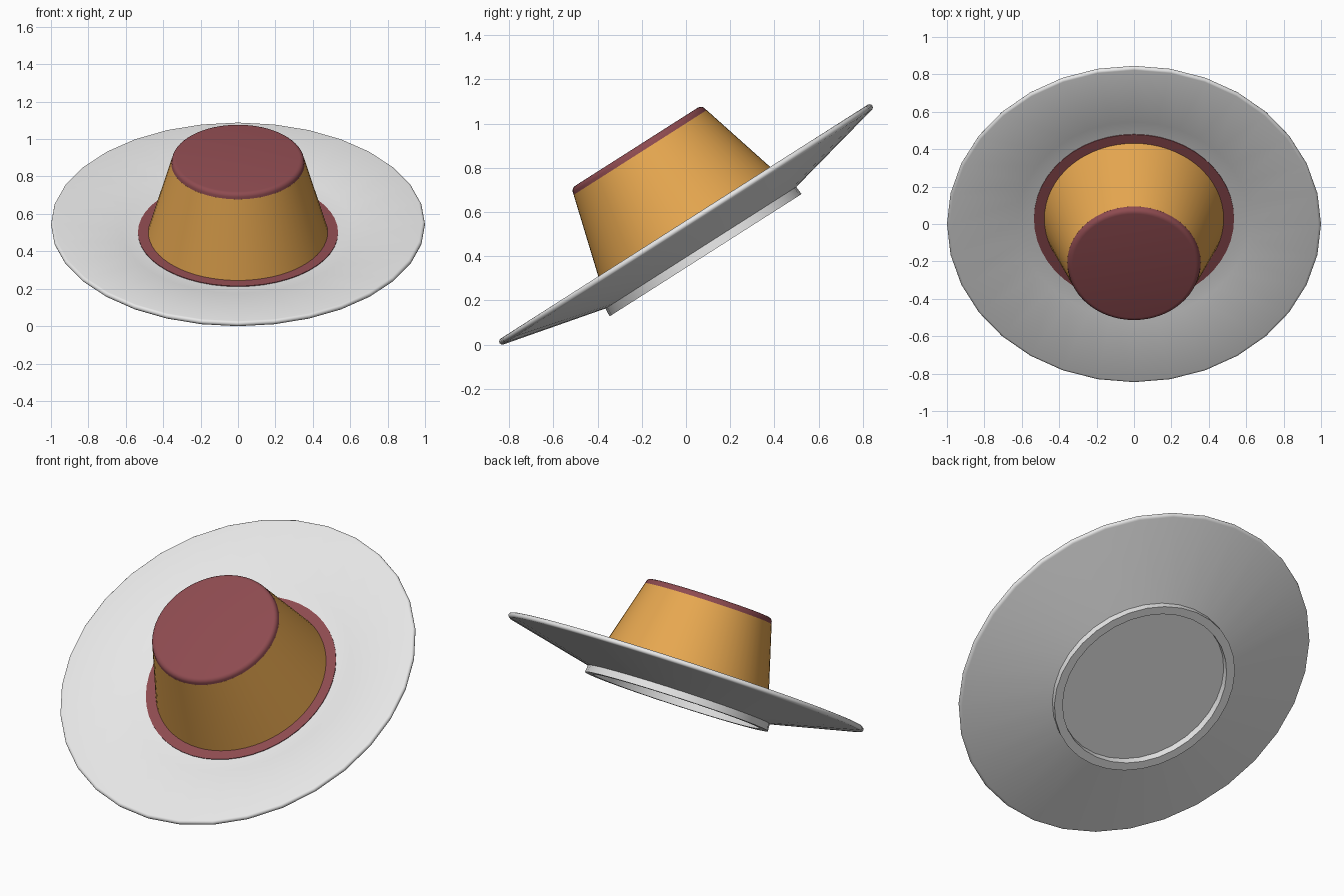
import bpy, bmesh, math
from mathutils import Matrix

cube = bpy.data.objects.get("Cube")
if cube:
    bpy.data.objects.remove(cube, do_unlink=True)

# Whole dessert leans back-to-front around the x axis
TILT = Matrix.Translation((0, 0, 0.544)) @ Matrix.Rotation(math.radians(32.5), 4, 'X')


def material(name, rgb):
    m = bpy.data.materials.new(name)
    m.use_nodes = True
    m.diffuse_color = (*rgb, 1)
    m.node_tree.nodes["Principled BSDF"].inputs["Base Color"].default_value = (*rgb, 1)
    return m


def lathe(name, profile, steps, mat, sharp=30):
    """Revolve a (radius, height) profile around the tilted axis."""
    bm = bmesh.new()
    verts = [bm.verts.new((r, 0, h)) for r, h in profile]
    edges = [bm.edges.new(pair) for pair in zip(verts, verts[1:])]
    bmesh.ops.spin(bm, geom=verts + edges, cent=(0, 0, 0), axis=(0, 0, 1),
                   angle=math.tau, steps=steps)
    bmesh.ops.remove_doubles(bm, verts=bm.verts, dist=0.0005)
    bmesh.ops.recalc_face_normals(bm, faces=bm.faces)
    mesh = bpy.data.meshes.new(name)
    bm.to_mesh(mesh)
    bm.free()
    mesh.materials.append(mat)
    ob = bpy.data.objects.new(name, mesh)
    bpy.context.collection.objects.link(ob)
    ob.matrix_world = TILT
    bpy.ops.object.select_all(action='DESELECT')
    ob.select_set(True)
    bpy.context.view_layer.objects.active = ob
    bpy.ops.object.shade_smooth_by_angle(angle=math.radians(sharp))
    return ob


china = material("light grey china", (0.8, 0.8, 0.8))
custard = material("golden custard", (0.8, 0.39, 0.08))
caramel = material("dark caramel", (0.27, 0.07, 0.08))

# Plate: dished top, rounded rim, sloped underside, hollow foot ring
rim = [(0.985 + 0.015 * math.cos(a), 0.015 * math.sin(a))
       for a in (math.radians(90 - 30 * i) for i in range(7))]
lathe("plate",
      [(0, -0.055), (0.53, -0.055), (0.62, -0.042)] + rim +
      [(0.512, -0.125), (0.515, -0.165), (0.468, -0.165), (0.466, -0.125), (0, -0.125)],
      32, china, 40)

# Caramel pooled around the base
lathe("caramel_pool", [(0, -0.058), (0.535, -0.058), (0.535, -0.050), (0, -0.050)],
      48, caramel)

# Custard body
lathe("custard_body", [(0, -0.052), (0.48, -0.052), (0.357, 0.386), (0, 0.386)],
      64, custard)

# Caramel cap with a rounded shoulder
shoulder = [(0.329 + 0.026 * math.cos(a), 0.391 + 0.026 * math.sin(a))
            for a in (math.radians(18 * i) for i in range(6))]
lathe("caramel_cap", [(0, 0.384), (0.3575, 0.384)] + shoulder + [(0, 0.417)],
      64, caramel, 40)
